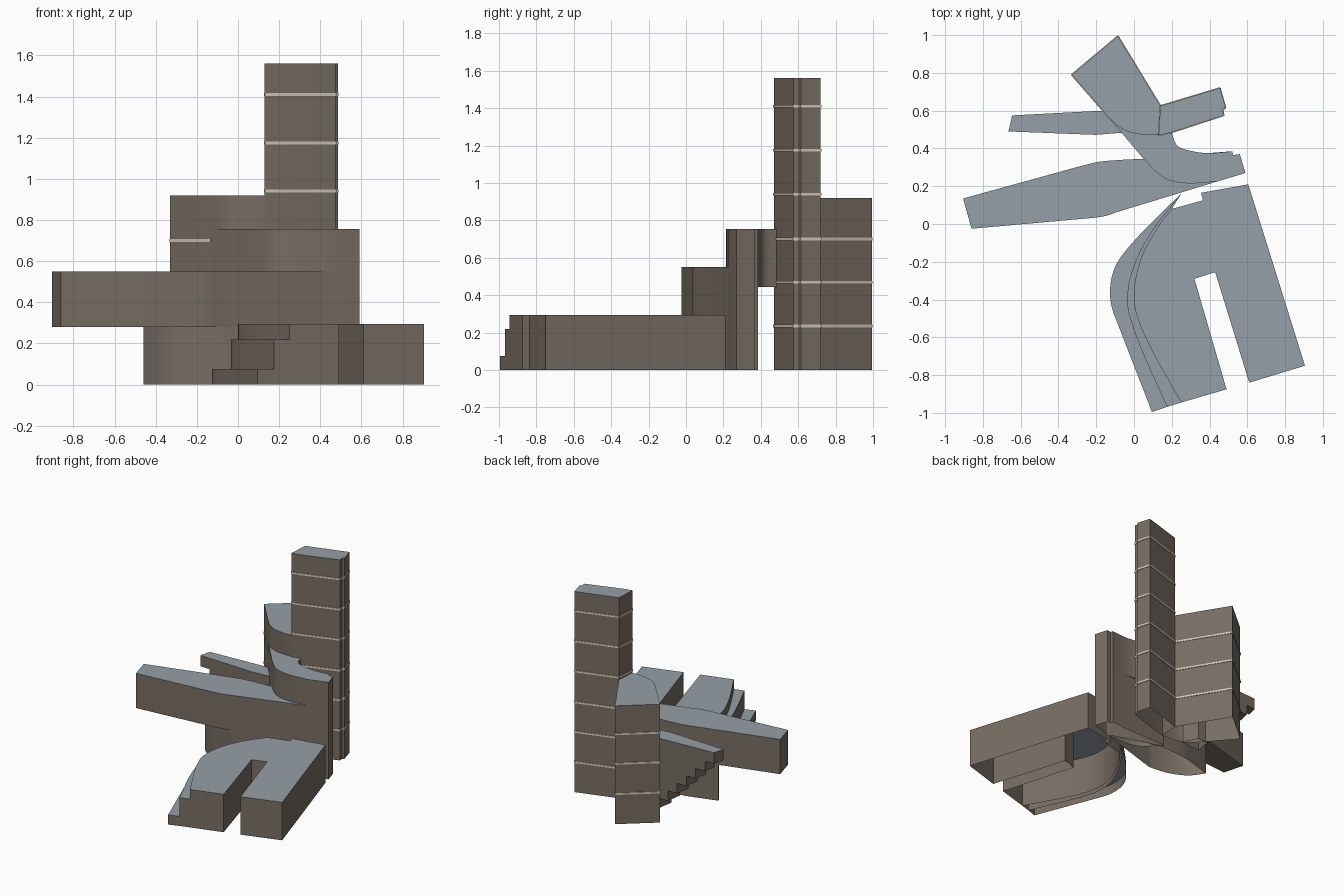
import bpy, bmesh, math
from mathutils import Vector

if "Cube" in bpy.data.objects:
    bpy.data.objects.remove(bpy.data.objects["Cube"])


def material(name, rgb):
    m = bpy.data.materials.new(name)
    m.diffuse_color = (*rgb, 1)
    m.use_nodes = True
    m.node_tree.nodes["Principled BSDF"].inputs["Base Color"].default_value = m.diffuse_color
    return m


WALL = material("brown wall", (0.185, 0.155, 0.125))
ROOF = material("blue grey roof", (0.30, 0.35, 0.39))
CREAM = material("cream band", (0.66, 0.59, 0.47))


def curve(pts, n=5):
    """Rounded path through the given plan points."""
    p = [Vector(q) for q in pts]
    p = [p[0]] + p + [p[-1]]
    out = []
    for a, b, c, d in zip(p, p[1:], p[2:], p[3:]):
        for i in range(n):
            t = i / n
            out.append(tuple(0.5 * (2 * b + (c - a) * t + (2 * a - 5 * b + 4 * c - d) * t * t
                                    + (3 * b - a - 3 * c + d) * t ** 3)))
    return out + [tuple(p[-1])]


def extrude(bm, pts, z0, z1, floor):
    """Add an upright prism; roofs get material 1, walls and floors material 0."""
    area = sum(a[0] * b[1] - b[0] * a[1] for a, b in zip(pts, pts[1:] + pts[:1]))
    if area < 0:
        pts = pts[::-1]
    lo = [bm.verts.new((x, y, z0)) for x, y in pts]
    hi = [bm.verts.new((x, y, z1)) for x, y in pts]
    n = len(pts)
    for i in range(n):
        j = (i + 1) % n
        bm.faces.new((lo[i], lo[j], hi[j], hi[i]))
    bm.faces.new(hi).material_index = 1
    if floor:
        bm.faces.new(lo[::-1])


def finish(name, bm, mats):
    me = bpy.data.meshes.new(name)
    bm.to_mesh(me)
    bm.free()
    for m in mats:
        me.materials.append(m)
    ob = bpy.data.objects.new(name, me)
    bpy.context.collection.objects.link(ob)
    bpy.ops.object.select_all(action='DESELECT')
    ob.select_set(True)
    bpy.context.view_layer.objects.active = ob
    bpy.ops.object.shade_smooth_by_angle(angle=math.radians(25))


def block(name, pts, z0, z1, floor=False):
    bm = bmesh.new()
    extrude(bm, pts, z0, z1, floor)
    finish(name, bm, (WALL, ROOF))


def bands(name, path, heights):
    """Thin plates along the walls; path runs counter-clockwise in plan."""
    bm = bmesh.new()
    for z in heights:
        for a, b in zip(path, path[1:]):
            a, b = Vector(a), Vector(b)
            d = (b - a).normalized()
            off = Vector((d.y, -d.x)) * 0.004
            quad = [a - off * 0.2, a + off, b + off, b - off * 0.2]
            extrude(bm, [tuple(q) for q in quad], z - 0.007, z + 0.007, True)
    finish(name, bm, (CREAM, CREAM))


# front hall with two legs and curved west terraces
tip = (0.25, 0.16)
inner = curve([(0.25, -0.945), (0.10, -0.68), (0.02, -0.50), (0.0, -0.39),
               (0.01, -0.28), (0.05, -0.15), (0.13, -0.01), (0.20, 0.08)])
middle = curve([(0.175, -0.968), (0.05, -0.69), (-0.02, -0.50), (-0.035, -0.40),
                (-0.02, -0.28), (0.035, -0.14), (0.12, 0.0), tip])
outer = curve([(0.095, -0.995), (-0.07, -0.57), (-0.115, -0.45), (-0.127, -0.36),
               (-0.115, -0.27), (-0.08, -0.19), (0.0, -0.09), (0.13, 0.045), tip])
block("front_hall", inner + [(0.365, 0.125), (0.355, 0.165), (0.605, 0.21), (0.905, -0.75),
                             (0.61, -0.84), (0.43, -0.255), (0.32, -0.29), (0.49, -0.875)], 0, 0.295)
block("middle_terrace", middle + inner[::-1], 0, 0.22)
block("lower_terrace", outer + middle[::-1][1:], 0, 0.075)

# long west arm, overhanging its rounded base
arm_south = curve([(-0.21, 0.033), (-0.15, 0.043), (-0.09, 0.063)])
arm_north = curve([(0.05, 0.345), (-0.06, 0.34), (-0.18, 0.33), (-0.27, 0.31)])
block("west_arm", [(-0.905, 0.135), (-0.86, -0.025)] + arm_south + [(0.44, 0.225)] + arm_north,
      0.28, 0.55, True)
block("arm_base", curve([(-0.46, 0.255), (-0.38, 0.15), (-0.25, 0.085), (-0.09, 0.063)])
      + [(0.44, 0.225)] + arm_north, 0, 0.28)

# curved middle building: ground part and upper part bridging to the rear
front = curve([(0.44, 0.225), (0.30, 0.215), (0.20, 0.228), (0.13, 0.265), (0.05, 0.345)])
rear_front = curve([(-0.13, 0.56), (-0.08, 0.515), (-0.02, 0.485), (0.06, 0.473), (0.13, 0.472)])
back = curve([(0.20, 0.485), (0.225, 0.42), (0.28, 0.392), (0.39, 0.375), (0.52, 0.385)])
end = [(0.525, 0.365), (0.56, 0.37), (0.59, 0.27)]
block("middle_building", front + [(0.03, 0.37), (0.39, 0.375), (0.52, 0.385)] + end, 0, 0.445)
block("bridge", front + rear_front + back + end, 0.445, 0.755, True)

# rear block
rear = [(0.14, 0.625), (-0.085, 0.995), (-0.33, 0.79), (-0.13, 0.56)]
block("rear_block", rear + rear_front[1:], 0, 0.92)
bands("rear_bands", rear, (0.235, 0.47, 0.70))

# tower
tower = [(0.13, 0.47), (0.20, 0.485), (0.475, 0.575), (0.47, 0.605), (0.485, 0.615),
         (0.455, 0.72), (0.14, 0.625)]
block("tower", tower, 0, 1.56)
levels = (0.235, 0.47, 0.70, 0.94, 1.175, 1.41)
bands("tower_bands", tower, levels)
bands("tower_west_bands", [tower[-1], tower[0]], levels[3:])

# rear west wing with underside stepping up toward its tip
bm = bmesh.new()
steps = 6
for i in range(steps + 1):
    def edge(k):
        t = k / steps
        return (-0.665 + t * 0.46, 0.49 - t * 0.018), (-0.645 + t * 0.46, 0.575 + t * 0.024)
    s0, n0 = edge(i)
    s1, n1 = edge(i + 1) if i < steps else ((-0.04, 0.485), (-0.10, 0.60))
    extrude(bm, [s0, s1, n1, n0], 0.46 * (1 - i / steps), 0.545, i < steps)
bmesh.ops.remove_doubles(bm, verts=bm.verts, dist=0.0005)
finish("stepped_wing", bm, (WALL, ROOF))
